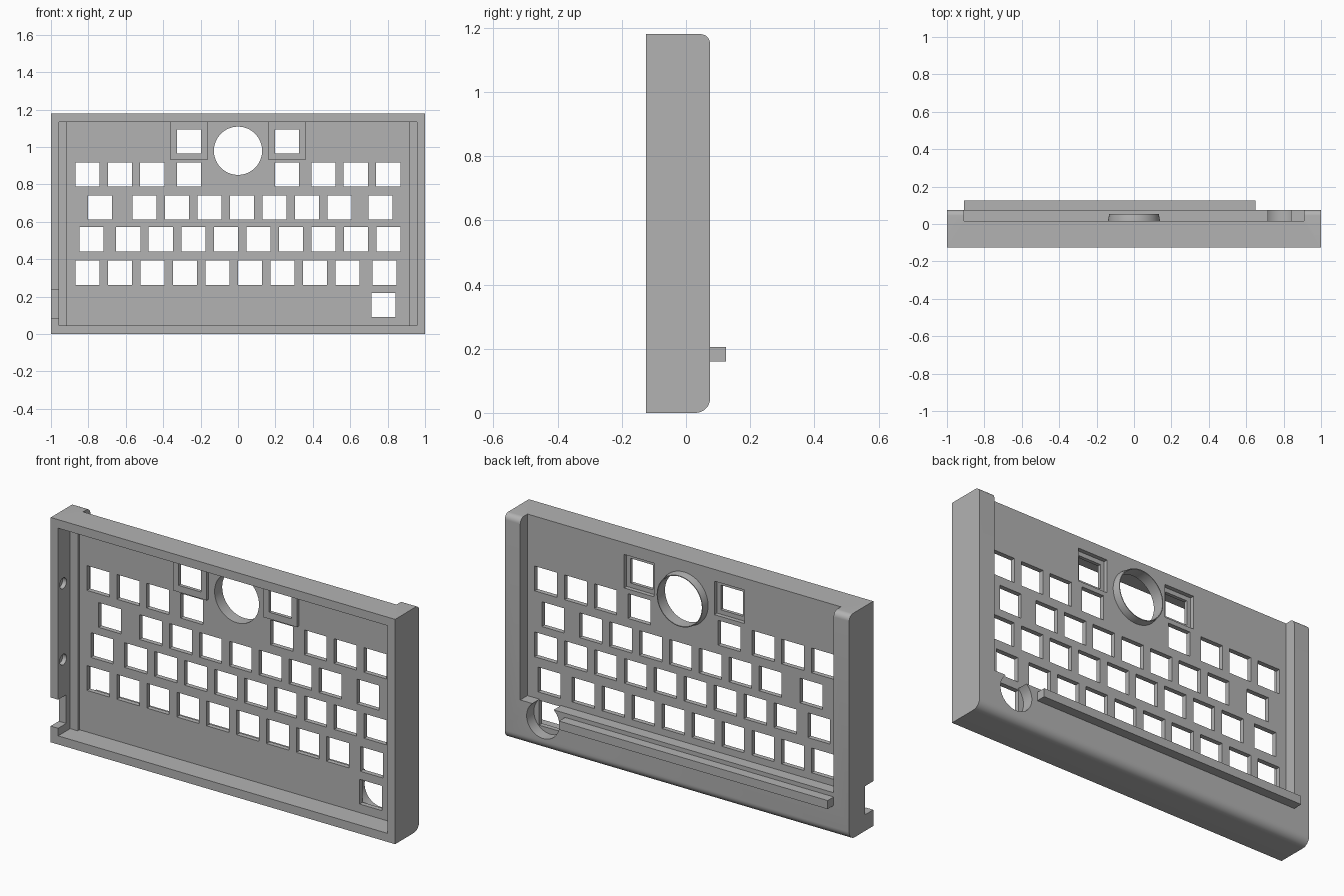
import bpy, bmesh, math
from mathutils import Matrix, Vector

if "Cube" in bpy.data.objects:
    bpy.data.objects.remove(bpy.data.objects["Cube"], do_unlink=True)

GREY = (0.45, 0.45, 0.45, 1)
grey = bpy.data.materials.new("plain_grey")
grey.use_nodes = True
grey.diffuse_color = GREY
grey.node_tree.nodes["Principled BSDF"].inputs["Base Color"].default_value = GREY


def add_box(bm, x, y, z):
    """Box from three (low, high) ranges."""
    size = [b - a for a, b in (x, y, z)]
    mid = Vector([(a + b) / 2 for a, b in (x, y, z)])
    bmesh.ops.create_cube(bm, size=1, matrix=Matrix.Translation(mid) @ Matrix.Diagonal((*size, 1)))


def add_rod(bm, center, radius, length, axis, sides=64):
    """Cylinder along the x or y axis."""
    turn = Matrix.Rotation(math.pi / 2, 4, "Y" if axis == "x" else "X")
    bmesh.ops.create_cone(bm, cap_ends=True, segments=sides, radius1=radius, radius2=radius,
                          depth=length, matrix=Matrix.Translation(center) @ turn)


def finish(bm, name):
    bmesh.ops.recalc_face_normals(bm, faces=bm.faces)
    mesh = bpy.data.meshes.new(name)
    bm.to_mesh(mesh)
    bm.free()
    mesh.materials.append(grey)
    obj = bpy.data.objects.new(name, mesh)
    bpy.context.collection.objects.link(obj)
    return obj


def activate(obj):
    bpy.ops.object.select_all(action="DESELECT")
    obj.select_set(True)
    bpy.context.view_layer.objects.active = obj


def combine(target, bm, operation):
    """Apply one boolean step and remove the helper."""
    helper = finish(bm, "helper")
    helper.hide_render = True
    mod = target.modifiers.new("step", "BOOLEAN")
    mod.operation, mod.solver, mod.object = operation, "EXACT", helper
    activate(target)
    bpy.ops.object.modifier_apply(modifier=mod.name)
    bpy.data.objects.remove(helper, do_unlink=True)


FRONT, BACK, TOP = -0.125, 0.075, 1.18
PLATE_FRONT, PLATE_BACK, RAIL = -0.01, 0.015, -0.025

# Case body: side profile with rounded back edges, extruded across
profile = [(FRONT, 0)]
for radius, cz, start in ((0.045, 0.045, -90), (0.03, TOP - 0.03, 0)):
    for i in range(9):
        a = math.radians(start + i * 90 / 8)
        profile.append((BACK - radius + radius * math.cos(a), cz + radius * math.sin(a)))
profile.append((FRONT, TOP))
bm = bmesh.new()
face = bm.faces.new([bm.verts.new((-1, y, z)) for y, z in profile])
ext = bmesh.ops.extrude_face_region(bm, geom=[face])
bmesh.ops.translate(bm, vec=(2, 0, 0), verts=[v for v in ext["geom"] if isinstance(v, bmesh.types.BMVert)])
case = finish(bm, "case_body")

# Front cavity, leaving a low rail along each side
for half, depth in ((0.957, RAIL), (0.913, PLATE_FRONT)):
    bm = bmesh.new()
    add_box(bm, (-half, half), (-0.3, depth), (0.045, 1.135))
    combine(case, bm, "DIFFERENCE")

# Back recess between the cheeks, above the lower lip
bm = bmesh.new()
add_box(bm, (-0.91, 0.91), (PLATE_BACK, 0.3), (0.227, 1.4))
combine(case, bm, "DIFFERENCE")

# Raised pads for the two upper keys
bm = bmesh.new()
for s in (-1, 1):
    add_box(bm, (s * 0.262 - 0.098, s * 0.262 + 0.098), (RAIL, 0.005), (0.93, 1.15))
combine(case, bm, "UNION")

# Pad recesses, cable port, side slot and blind screw holes
bm = bmesh.new()
for s in (-1, 1):
    add_box(bm, (s * 0.262 - 0.087, s * 0.262 + 0.087), (-0.007, 0.05), (0.942, 1.118))
    for z in (0.43, 0.83):
        add_rod(bm, (s * 0.955, -0.083, z), 0.028, 0.05, "x", 32)
add_rod(bm, (0.778, PLATE_BACK + 0.1, 0.155), 0.095, 0.2, "y")
add_box(bm, (-1.1, -0.94), (-0.3, -0.058), (0.085, 0.235))
combine(case, bm, "DIFFERENCE")

# Key openings: evenly stepped rows plus odd keys, and the round window
STEP = 0.1738
rows = {
    0.853: [-0.805, -0.631, -0.459, -0.262, 0.262, 0.457, 0.63, 0.803],
    0.677: [-0.738, 0.762] + [-0.5 + STEP * i for i in range(7)],
    0.507: [-0.783] + [-0.586 + STEP * i for i in range(9)],
    0.328: [0.783] + [-0.805 + STEP * i for i in range(9)],
    0.155: [0.778],
    1.03: [-0.262, 0.262],
}
K = 0.065
bm = bmesh.new()
for z, xs in rows.items():
    for x in xs:
        add_box(bm, (x - K, x + K), (-0.1, 0.05), (z - K, z + K))
add_rod(bm, (0, 0, 0.98), 0.129, 0.3, "y")
combine(case, bm, "DIFFERENCE")

# Tapered collar behind the round window
bm = bmesh.new()
rings = []
for r, y in ((0.129, PLATE_FRONT), (0.139, PLATE_FRONT + 0.005), (0.139, PLATE_BACK), (0.133, 0.053), (0.129, 0.053)):
    rings.append([bm.verts.new((r * math.cos(t), y, 0.98 + r * math.sin(t)))
                  for t in (math.tau * i / 64 for i in range(64))])
for a, b in zip(rings, rings[1:] + rings[:1]):
    for i in range(64):
        j = (i + 1) % 64
        bm.faces.new((a[i], a[j], b[j], b[i]))
collar = finish(bm, "window_collar")

# Long ledge on the lower lip
bm = bmesh.new()
add_box(bm, (-0.91, 0.65), (BACK - 0.01, 0.125), (0.16, 0.205))
finish(bm, "back_ledge")

for obj in (case, collar):
    activate(obj)
    bpy.ops.object.shade_smooth_by_angle(angle=math.radians(30))
